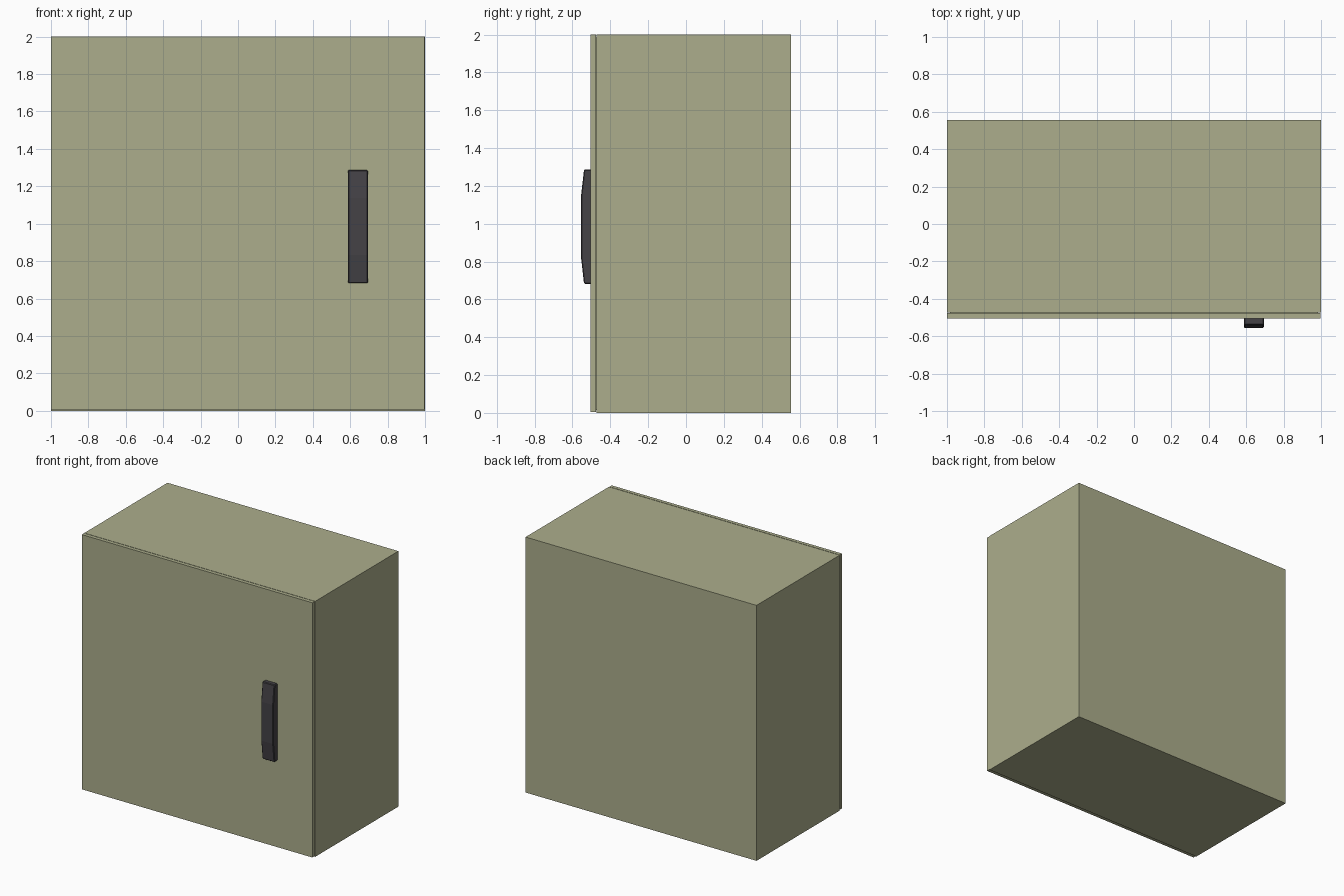
import bpy, bmesh

if "Cube" in bpy.data.objects:
    bpy.data.objects.remove(bpy.data.objects["Cube"])


def material(name, rgb):
    m = bpy.data.materials.new(name)
    m.diffuse_color = (*rgb, 1.0)
    m.use_nodes = True
    m.node_tree.nodes["Principled BSDF"].inputs["Base Color"].default_value = m.diffuse_color
    return m


olive = material("olive grey paint", (0.413, 0.423, 0.262))
dark = material("dark grey plastic", (0.058, 0.054, 0.061))


def prism(name, profile, x0, x1, mat, bevel=0.0):
    """Extrude a (y, z) profile along x."""
    bm = bmesh.new()
    face = bm.faces.new([bm.verts.new((x0, y, z)) for y, z in profile])
    ext = bmesh.ops.extrude_face_region(bm, geom=[face])
    verts = [g for g in ext["geom"] if isinstance(g, bmesh.types.BMVert)]
    bmesh.ops.translate(bm, verts=verts, vec=(x1 - x0, 0, 0))
    bmesh.ops.recalc_face_normals(bm, faces=bm.faces)
    me = bpy.data.meshes.new(name)
    bm.to_mesh(me)
    bm.free()
    me.materials.append(mat)
    ob = bpy.data.objects.new(name, me)
    bpy.context.collection.objects.link(ob)
    if bevel:
        mod = ob.modifiers.new("edge_chamfer", "BEVEL")
        mod.width, mod.segments = bevel, 1
        mod.limit_method, mod.angle_limit = "ANGLE", 0.9
    return ob


def box(name, x, y, z, mat):
    return prism(name, [(y[0], z[0]), (y[1], z[0]), (y[1], z[1]), (y[0], z[1])],
                 x[0], x[1], mat)


# Cabinet body, door and the recessed seam between them
box("cabinet_body", (-1, 1), (-0.473, 0.556), (0, 2), olive)
box("door", (-0.999, 0.997), (-0.505, -0.477), (0.006, 2), olive)
box("door_seal", (-0.985, 0.985), (-0.48, -0.47), (0.015, 1.985), olive)

# Handle: shallow grip tapering toward both ends
prism("door_handle",
      [(-0.50, 0.682), (-0.50, 1.287), (-0.539, 1.287), (-0.556, 1.137),
       (-0.556, 0.832), (-0.539, 0.682)],
      0.588, 0.694, dark, bevel=0.005)
